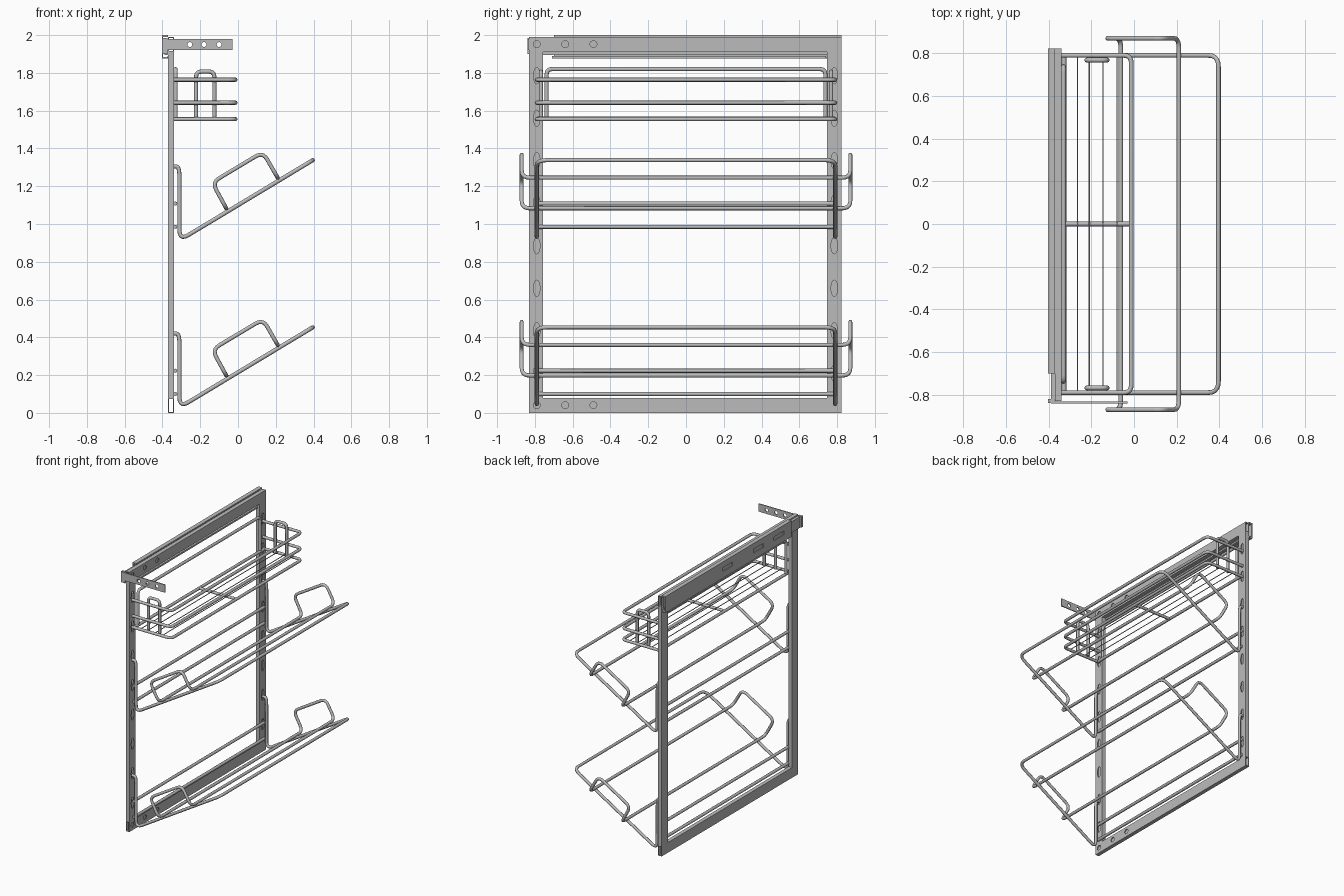
import bpy, bmesh, math
from mathutils import Vector, Matrix

old = bpy.data.objects.get("Cube")
if old:
    bpy.data.objects.remove(old, do_unlink=True)

steel = bpy.data.materials.new("grey steel")
steel.use_nodes = True
steel.diffuse_color = (0.5, 0.5, 0.5, 1)
steel.node_tree.nodes["Principled BSDF"].inputs["Base Color"].default_value = (0.5, 0.5, 0.5, 1)


def add_object(name, data):
    ob = bpy.data.objects.new(name, data)
    bpy.context.scene.collection.objects.link(ob)
    return ob


def bake(ob):
    """Replace an object by its evaluated mesh."""
    bpy.context.view_layer.update()
    deps = bpy.context.evaluated_depsgraph_get()
    mesh = bpy.data.meshes.new_from_object(ob.evaluated_get(deps))
    name = ob.name
    bpy.data.objects.remove(ob, do_unlink=True)
    mesh.materials.clear()
    mesh.materials.append(steel)
    new = add_object(name, mesh)
    new.name = name
    return new


def add_box(bm, lo, hi):
    lo, hi = Vector(lo), Vector(hi)
    size = Matrix.Diagonal(hi - lo).to_4x4()
    bmesh.ops.create_cube(bm, size=1, matrix=Matrix.Translation((lo + hi) / 2) @ size)


def add_hole(bm, centre, axis, r1, r2, depth=0.012):
    """Elliptical drill; axis X or Y, r1 sideways, r2 upwards."""
    turn = Matrix.Rotation(math.pi / 2, 4, "Y" if axis == "X" else "X")
    scale = Matrix.Diagonal((1, r1, r2, 1) if axis == "X" else (r1, 1, r2, 1))
    bmesh.ops.create_cone(bm, cap_ends=True, segments=20, radius1=1, radius2=1,
                          depth=depth, matrix=Matrix.Translation(centre) @ scale @ turn)


def solid(name, boxes, hollow=(), holes=()):
    """Boxes, hollowed by other boxes and drilled with holes."""
    bm = bmesh.new()
    for lo, hi in boxes:
        add_box(bm, lo, hi)
    mesh = bpy.data.meshes.new(name)
    bm.to_mesh(mesh)
    bm.free()
    ob = add_object(name, mesh)
    cutters = []
    for kind, items in (("box", hollow), ("hole", holes)):
        if not items:
            continue
        bm = bmesh.new()
        for item in items:
            (add_box if kind == "box" else add_hole)(bm, *item)
        cut_mesh = bpy.data.meshes.new("cutter")
        bm.to_mesh(cut_mesh)
        bm.free()
        cutter = add_object("cutter", cut_mesh)
        cutter.hide_render = True
        mod = ob.modifiers.new(kind, "BOOLEAN")
        mod.operation, mod.solver, mod.object = "DIFFERENCE", "EXACT", cutter
        cutters.append(cutter)
    ob = bake(ob)
    for c in cutters:
        bpy.data.objects.remove(c, do_unlink=True)
    return ob


def wire(name, pts, radius=0.011, bend=0.045, closed=False):
    """Round rod along a path with rounded bends."""
    pts = [Vector(p) for p in pts]
    path, n = [], len(pts)
    for i, p in enumerate(pts):
        if not closed and i in (0, n - 1):
            path.append(p)
            continue
        a, b = pts[i - 1] - p, pts[(i + 1) % n] - p
        a = p + a.normalized() * min(bend, a.length * 0.48)
        b = p + b.normalized() * min(bend, b.length * 0.48)
        for k in range(6):
            t = k / 5
            path.append(a * (1 - t) ** 2 + p * 2 * t * (1 - t) + b * t * t)
    curve = bpy.data.curves.new(name, "CURVE")
    curve.dimensions = "3D"
    curve.bevel_depth, curve.bevel_resolution = radius, 2
    curve.use_fill_caps = True
    spline = curve.splines.new("POLY")
    spline.points.add(len(path) - 1)
    for sp, p in zip(spline.points, path):
        sp.co = (*p, 1)
    spline.use_cyclic_u = closed
    ob = bake(add_object(name, curve))
    for poly in ob.data.polygons:
        poly.use_smooth = len(poly.vertices) == 4
    return ob


# Upright frame of hollow section
XB, XF, WALL = -0.37, -0.34, 0.005
Y0, Y1 = -0.83, 0.823
slots = [0.21 + 0.225 * i for i in range(8)]
for label, a, b, mid in (("front", Y0, -0.757, -0.79), ("back", 0.747, Y1, 0.785)):
    solid(label + "_post", [((XB, a, 0.075), (XF, b, 1.91))],
          [((XB + WALL, a + WALL, 0.07), (XF - WALL, b - WALL, 1.92))],
          [((XF, mid, z), "X", 0.017, 0.043) for z in slots])
for label, z0, z1 in (("bottom", 0.0, 0.078), ("top", 1.91, 1.99)):
    zc = (z0 + z1) / 2 + 0.002
    solid(label + "_rail", [((XB, Y0, z0), (XF, Y1, z1))],
          [((XB + WALL, Y0 - 0.01, z0 + WALL), (XF - WALL, Y1 + 0.01, z1 - WALL))],
          [((XF, y, zc), "X", 0.018, 0.018) for y in (-0.79, -0.64, -0.49)])

# Telescopic slide on the back of the top rail
solid("slide_channel",
      [((-0.403, -0.70, 1.875), (-0.371, Y1, 2.0))],
      [((-0.396, -0.71, 1.885), (-0.36, 0.83, 1.99))]
      + [((-0.41, y - 0.06, 1.925), (-0.39, y + 0.06, 1.955)) for y in (-0.55, -0.3, 0.07)])
solid("slide_runner", [((-0.39, -0.825, 1.895), (-0.37, 0.80, 1.98))])
solid("slide_lip", [((-0.372, -0.71, 1.877), (-0.352, 0.74, 1.89))])
solid("slide_end_cap", [((-0.403, -0.838, 1.9), (-0.373, -0.82, 1.985))])

# Drilled front fixing bracket
solid("front_bracket", [((-0.39, -0.84, 1.92), (-0.03, -0.832, 1.98))], (),
      [((x, -0.836, 1.95), "Y", 0.013, 0.013, 0.04) for x in (-0.255, -0.18, -0.10)])

# Two sloping wire shelves with raised end guards
Y, G = 0.79, 0.87
for label, dz in (("lower", 0.0), ("upper", 0.885)):
    side = [(-0.345, 0.42), (-0.31, 0.42), (-0.31, 0.028), (0.396, 0.453)]
    outline = [(x, -Y, z + dz) for x, z in side] + [(x, Y, z + dz) for x, z in reversed(side)]
    wire(label + "_shelf_frame", outline, bend=0.055)
    guard = [(-0.062, 0.198), (-0.137, 0.335), (0.132, 0.496), (0.21, 0.36)]
    loop = [(x, -G, z + dz) for x, z in guard] + [(x, G, z + dz) for x, z in reversed(guard)]
    wire(label + "_shelf_guard", loop, closed=True)
    for i, z in enumerate((0.1, 0.223)):
        wire(f"{label}_shelf_back_wire_{i + 1}", [(-0.332, -Y, z + dz), (-0.332, Y, z + dz)])

# Shallow wire basket near the top
for label, z in (("bottom", 1.555), ("middle", 1.642), ("top", 1.764)):
    wire(f"basket_{label}_wire", [(-0.342, -Y, z), (-0.013, -Y, z), (-0.013, Y, z), (-0.342, Y, z)],
         bend=0.035)
wire("basket_back_hoop", [(-0.33, -0.738, 1.555), (-0.33, -0.738, 1.82),
                          (-0.33, 0.738, 1.82), (-0.33, 0.738, 1.555)], bend=0.03)
wire("basket_back_wire", [(-0.328, -Y, 1.555), (-0.328, Y, 1.555)])
wire("basket_cross_wire", [(-0.325, 0, 1.555), (-0.015, 0, 1.555)])
for label, s in (("front", -1), ("back", 1)):
    wire(f"basket_{label}_hoop", [(-0.222, s * 0.768, 1.555), (-0.222, s * 0.768, 1.807),
                                  (-0.125, s * 0.768, 1.807), (-0.125, s * 0.768, 1.555)], bend=0.03)
for i, x in enumerate((-0.265, -0.21, -0.145, -0.08)):
    wire(f"basket_floor_wire_{i + 1}", [(x, -Y, 1.565), (x, Y, 1.565)], radius=0.003)
